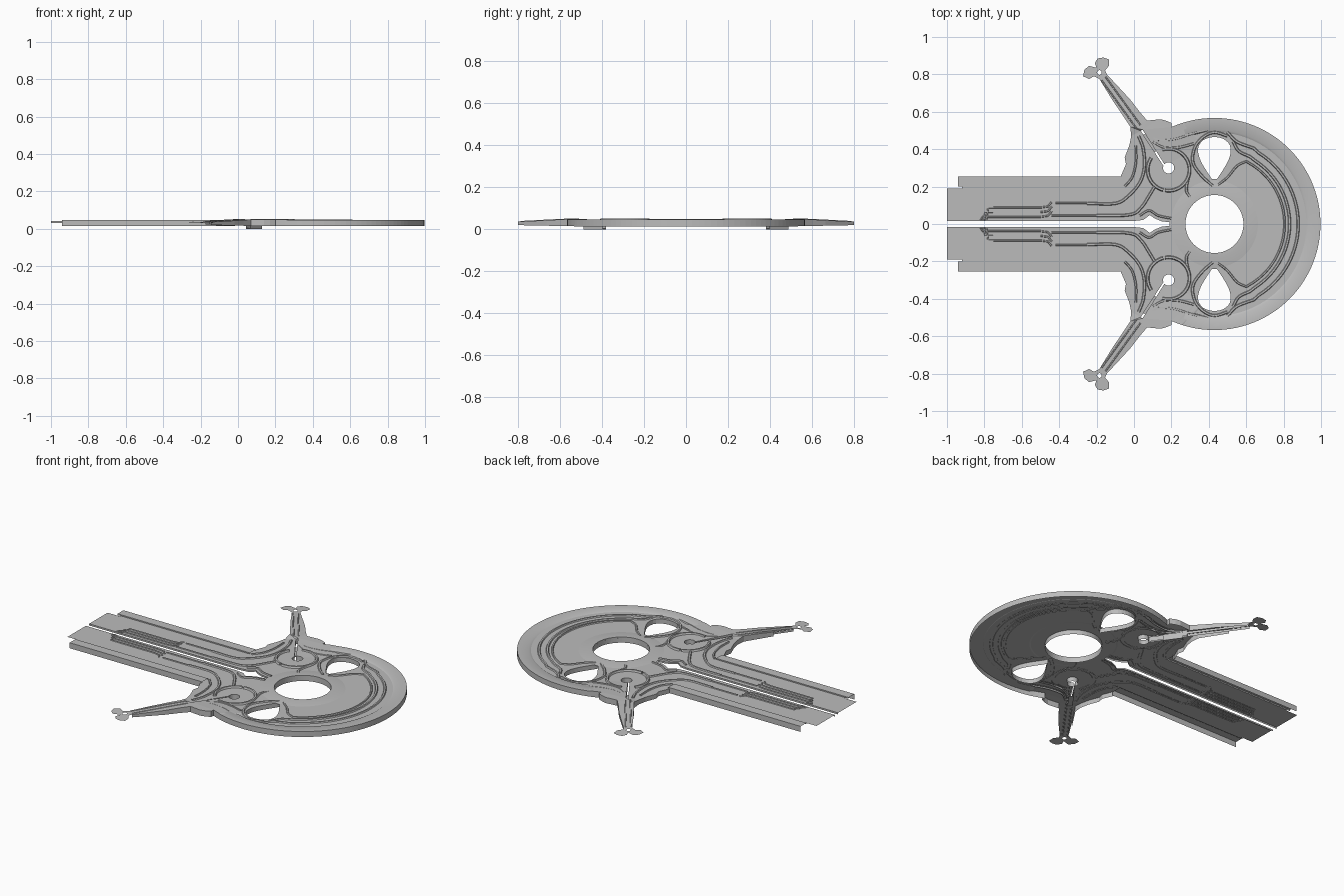
import bpy, bmesh, math
from mathutils import Vector

cube = bpy.data.objects.get("Cube")
if cube:
    bpy.data.objects.remove(cube, do_unlink=True)

grey = bpy.data.materials.new("plain grey")
grey.use_nodes = True
GREY = (0.5, 0.5, 0.5, 1)
grey.diffuse_color = GREY
grey.node_tree.nodes["Principled BSDF"].inputs["Base Color"].default_value = GREY

CX = 0.43       # disc centre
SHEET = 0.042   # height of the main sheet
BASE = 0.015    # lower edge of the skirt


def finish(name, bm, smooth=False):
    """Turn a half model into an object mirrored across y."""
    mesh = bpy.data.meshes.new(name)
    bm.to_mesh(mesh)
    bm.free()
    mesh.materials.append(grey)
    ob = bpy.data.objects.new(name, mesh)
    bpy.context.collection.objects.link(ob)
    mod = ob.modifiers.new("mirror", "MIRROR")
    mod.use_axis = (False, True, False)
    mod.merge_threshold = 0.0005
    if smooth:
        bpy.ops.object.select_all(action="DESELECT")
        ob.select_set(True)
        bpy.context.view_layer.objects.active = ob
        bpy.ops.object.shade_smooth_by_angle(angle=math.radians(35))
    return ob


def arc(r, a, b, n, cx=CX, cy=0.0):
    steps = [math.radians(a + (b - a) * i / n) for i in range(n + 1)]
    return [(cx + r * math.cos(t), cy + r * math.sin(t)) for t in steps]


def soft(pts, n=5):
    """Smooth path through the given points."""
    p = [Vector(q) for q in pts]
    p = [2 * p[0] - p[1]] + p + [2 * p[-1] - p[-2]]
    out = []
    for a, b, c, d in zip(p, p[1:], p[2:], p[3:]):
        for i in range(n):
            t = i / n
            out.append(0.5 * (2 * b + (c - a) * t + (2 * a - 5 * b + 4 * c - d) * t * t
                              + (3 * b - a - 3 * c + d) * t ** 3))
    return [tuple(v) for v in out + [p[-2]]]


def shell(name, loops, top, bottom, walled):
    """Filled sheet with holes, and a skirt along the chosen edges."""
    bm = bmesh.new()
    for loop in loops:
        vs = [bm.verts.new((x, y, 0)) for x, y in loop]
        for a, b in zip(vs, vs[1:] + vs[:1]):
            bm.edges.new((a, b))
    bmesh.ops.triangle_fill(bm, edges=bm.edges[:], use_beauty=True, normal=(0, 0, 1))
    for f in bm.faces:
        f.normal_update()
        if f.normal.z < 0:
            f.normal_flip()
    for v in bm.verts:
        v.co.z = top(v.co.x, v.co.y)
    rim = [e for e in bm.edges if e.is_boundary and walled(*(v.co for v in e.verts))]
    low = {}
    for e in rim:
        for v in e.verts:
            if v not in low:
                low[v] = bm.verts.new((v.co.x, v.co.y, bottom(v.co.x, v.co.y)))
    for e in rim:
        lp = e.link_loops[0]
        a, b = lp.vert, lp.link_loop_next.vert
        bm.faces.new((b, a, low[a], low[b]))
    return finish(name, bm)


def lathe(name, profile, a, b, n, smooth=True):
    """Profile of (radius, height) swept about the disc centre."""
    bm = bmesh.new()
    rows = [[bm.verts.new((x, y, z)) for x, y in arc(r, a, b, n)] for r, z in profile]
    for p, q in zip(rows, rows[1:]):
        for i in range(n):
            bm.faces.new((p[i], q[i], q[i + 1], p[i + 1]))
    return finish(name, bm, smooth)


def ridge(name, pts, width=0.018, height=0.006, base=lambda x, y: SHEET):
    """Raised bead with sloped sides along a path."""
    bm = bmesh.new()
    p = [Vector(q) for q in pts]
    rows = []
    for i, c in enumerate(p):
        t = (p[min(i + 1, len(p) - 1)] - p[max(i - 1, 0)]).normalized()
        side = Vector((-t.y, t.x))
        row = []
        for k, h in ((-0.5, -0.002), (-0.25, height), (0.25, height), (0.5, -0.002)):
            q = c + side * k * width
            row.append(bm.verts.new((q.x, q.y, base(c.x, c.y) + h)))
        rows.append(row)
    for r, s in zip(rows, rows[1:]):
        for k in range(3):
            bm.faces.new((r[k + 1], r[k], s[k], s[k + 1]))
    bm.faces.new(rows[0])
    bm.faces.new(rows[-1][::-1])
    return finish(name, bm)


def body_top(x, y):
    if y < 0.5 or x > 0.265:
        return SHEET
    return 0.05 - 0.018 * max(0, y - 0.55) / 0.34


def body_bottom(x, y):
    if y < 0.06 and x < 0.26:
        return 0.032
    return BASE + 0.006 * max(0, min(1, (y - 0.52) / 0.3))


# Main sheet: disc, shoulder, arm with two-lobed foot, neck and long bar
shoulder = [(0.2, 0.54), (0.17, 0.553), (0.14, 0.56), (0.07, 0.553), (0.03, 0.60), (-0.02, 0.665)]
foot = [(-0.145, 0.8), (-0.155, 0.82), (-0.135, 0.845), (-0.135, 0.88), (-0.165, 0.89),
        (-0.195, 0.885), (-0.21, 0.86), (-0.2, 0.835), (-0.24, 0.845), (-0.265, 0.825),
        (-0.272, 0.79), (-0.24, 0.775), (-0.215, 0.79), (-0.185, 0.775)]
armpit = [(-0.117, 0.665), (-0.053, 0.57), (-0.02, 0.52), (-0.015, 0.47), (-0.025, 0.42),
          (-0.05, 0.355), (-0.043, 0.32), (-0.07, 0.257)]
bar = [(-0.07, 0.195), (-1, 0.19), (-1, 0.016), (0, 0.016)]
gap_tip = [(0.05, 0.022), (0.085, 0.048), (0.11, 0.03), (0.15, 0.014), (0.2, 0.009), (0.2, 0)]
outline = (arc(0.567, 0, 114, 38) + shoulder + foot + armpit + bar + gap_tip
           + arc(0.155, 180, 0, 32))

# Teardrop opening and pivot hole with its slit
drop = []
for i in range(36):
    t = math.tau * i / 36
    drop.append((CX + 0.125 * math.sin(t) * math.sin(t / 2) ** 1.5, 0.34 - 0.125 * math.cos(t)))
keyhole = arc(0.03, 138, -218, 22, 0.185, 0.3)[:-1] + [(0.158, 0.323), (0.036, 0.498), (0.044, 0.503)]
keyhole[-3:] = [(0.036, 0.498), (0.046, 0.504)]
foot_hole = arc(0.013, 0, 315, 7, -0.185, 0.81)


def body_walled(a, b):
    on_axis = a.y < 0.001 and b.y < 0.001
    return not on_axis and max(a.x, b.x) > -0.06


shell("main_plate", [outline, drop, keyhole, foot_hole], body_top, body_bottom, body_walled)

# Side rail along the bar
shell("side_rail", [[(-0.94, 0.2), (-0.06, 0.2), (-0.06, 0.255), (-0.94, 0.255)]],
      lambda x, y: 0.048, lambda x, y: 0.04 if y < 0.21 else BASE,
      lambda a, b: abs(a.y - b.y) < 0.01)
shell("rail_seam", [[(-0.92, 0.188), (-0.06, 0.188), (-0.06, 0.201), (-0.92, 0.201)]],
      lambda x, y: 0.041, lambda x, y: 0.04, lambda a, b: False)

# Raised rim of the disc and collar round the centre hole
lathe("disc_rim", [(0.49, SHEET - 0.001), (0.503, 0.048), (0.567, 0.048), (0.567, SHEET)], 0, 108, 36)
lathe("centre_collar", [(0.155, SHEET), (0.155, 0.049), (0.18, 0.049), (0.24, SHEET - 0.001)], 0, 180, 48)

# Concentric beads on the disc, ending beside the teardrop
ridge("outer_ring_bead", arc(0.448, 0, 58, 24) + soft([(0.64, 0.405), (0.55, 0.44), (0.5, 0.49)]))
ridge("middle_ring_bead", arc(0.402, 0, 56, 24) + soft([(0.62, 0.36), (0.56, 0.39), (0.53, 0.44)]))
ridge("inner_ring_bead", arc(0.375, 0, 58, 24) + soft([(0.6, 0.335), (0.55, 0.31), (0.5, 0.25), (0.45, 0.21)]),
      0.014)
ridge("teardrop_bead", soft([(0.42, 0.205), (0.36, 0.26), (0.315, 0.33), (0.325, 0.41),
                             (0.37, 0.465), (0.43, 0.49), (0.5, 0.47)]))

# Beads round the pivot and over the shoulder
ridge("pivot_bead", arc(0.112, 108, -100, 24, 0.185, 0.29), 0.02, 0.01)
ridge("pivot_side_bead", arc(0.112, 146, 255, 14, 0.185, 0.29), 0.02, 0.01)
ridge("pivot_link_bead", soft([(0.29, 0.25), (0.28, 0.18), (0.31, 0.13)]))
ridge("shoulder_upper_bead", soft([(0.07, 0.49), (0.13, 0.45), (0.22, 0.455), (0.3, 0.48), (0.4, 0.505)]))
ridge("shoulder_lower_bead", soft([(0.1, 0.44), (0.16, 0.41), (0.24, 0.41), (0.32, 0.43)]))

# Sweeping beads on the neck
ridge("neck_outer_bead", soft([(-0.25, 0.11), (-0.1, 0.11), (-0.03, 0.15), (0.03, 0.22), (0.055, 0.3),
                               (0.05, 0.4), (0.025, 0.47)]))
ridge("neck_middle_bead", soft([(-0.05, 0.2), (-0.01, 0.25), (0.01, 0.33), (0.01, 0.42)]), 0.014)
ridge("neck_inner_bead", soft([(-0.2, 0.045), (-0.02, 0.05), (0.04, 0.09), (0.08, 0.15), (0.11, 0.2)]))
ridge("neck_tip_bead", soft([(0.03, 0.045), (0.08, 0.072), (0.13, 0.045), (0.2, 0.03)]), 0.014)

# Nested beads along the bar
for i in range(3):
    y, x = 0.038 + 0.025 * i, -0.82 + 0.015 * i
    path = [(x, 0.02), (x + 0.01, y), (x + 0.08, y), (-0.5, y), (-0.46, y + 0.006), (-0.44, y + 0.03)]
    ridge("bar_bead_%d" % (i + 1), path, 0.012, 0.004)
ridge("bar_upper_bead", [(-0.42, 0.112), (-0.25, 0.112)], 0.012, 0.004)
ridge("bar_lower_bead", [(-0.44, 0.045), (-0.2, 0.045)], 0.012, 0.004)

# Twin beads and hanging fins along the slit and arm
along = Vector((-0.21, 0.29)).normalized()
across = Vector((-along.y, along.x))
start = Vector((0.165, 0.325))
for side, label in ((1, "inner"), (-1, "outer")):
    off = start + across * side * 0.014
    ridge("arm_%s_bead" % label, [off + along * d for d in (0.24, 0.35, 0.45, 0.56)], 0.01, 0.003, body_top)
    bm = bmesh.new()
    for d0, d1, low in ((0.0, 0.08, 0.03), (0.08, 0.19, 0.0), (0.19, 0.56, 0.022)):
        p, q = off + along * d0, off + along * d1
        quad = [(p, low), (q, low), (q, body_top(*q) - 0.004), (p, body_top(*p) - 0.004)]
        vs = [bm.verts.new((c.x, c.y, z)) for c, z in quad]
        bm.faces.new(vs[::-side])
    finish("arm_%s_fin" % label, bm)

# Tab closing the fins under the slit
shell("under_tab", [[tuple(start + along * d + across * s * 0.014)
                     for d, s in ((0.08, 1), (0.08, -1), (0.19, -1), (0.19, 1))]],
      lambda x, y: 0.004, lambda x, y: 0.0, lambda a, b: True)
